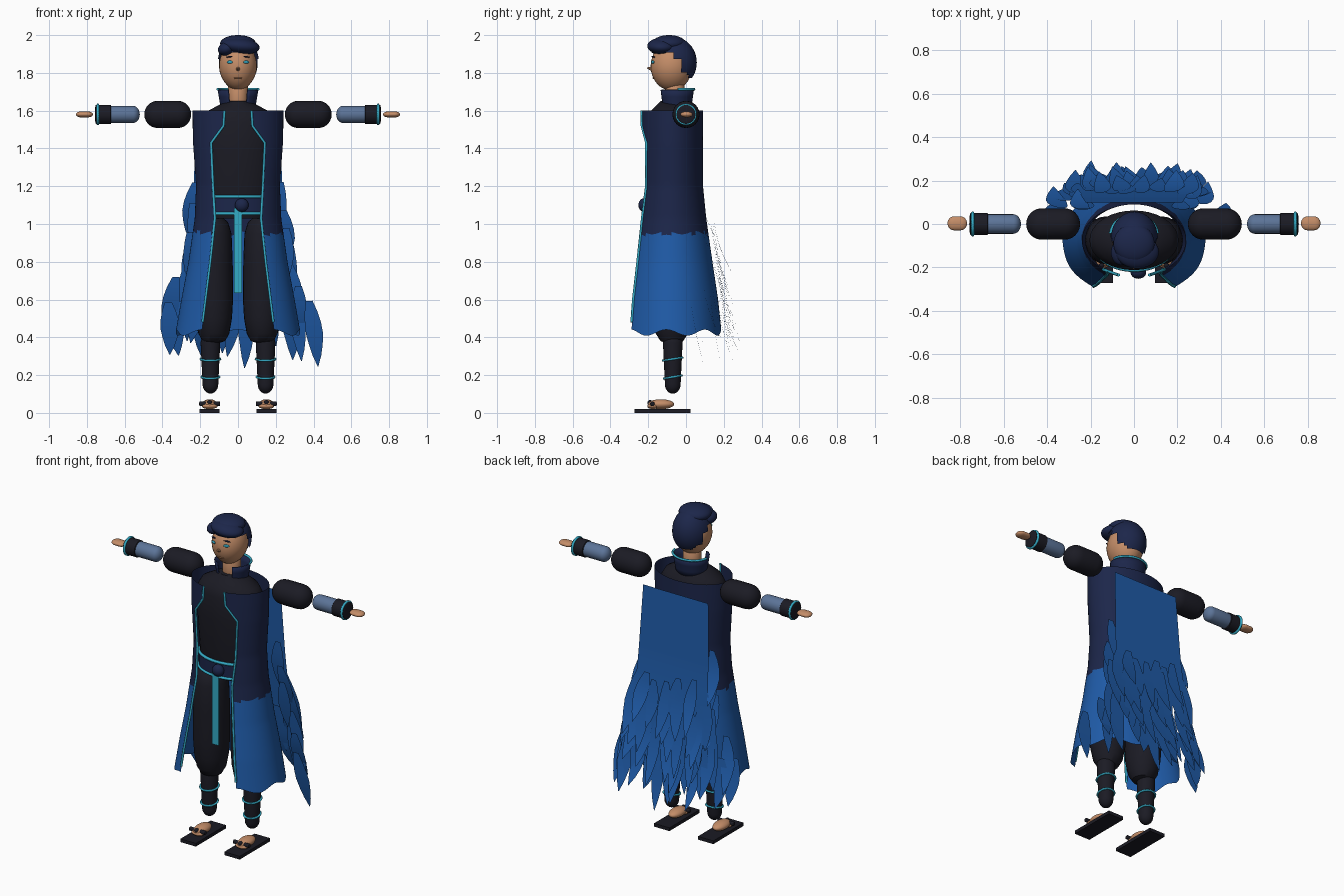
import bpy, bmesh, math, random
from math import sin, cos, pi, asin, radians

random.seed(4)
if "Cube" in bpy.data.objects:
    bpy.data.objects.remove(bpy.data.objects["Cube"])


def material(name, hexcode):
    vals = [int(hexcode[i:i + 2], 16) / 255 for i in (0, 2, 4)]
    col = [((c + .055) / 1.055) ** 2.4 for c in vals] + [1]
    m = bpy.data.materials.new(name)
    m.use_nodes = True
    m.diffuse_color = col
    m.node_tree.nodes["Principled BSDF"].inputs["Base Color"].default_value = col
    return m


BLACK = material("charcoal cloth", "1b1b24")
NAVY = material("navy cloth", "1c264a")
BLUE = material("bright blue", "1f5ba8")
TEAL = material("teal trim", "34abc6")
SKIN = material("skin", "c48d68")
GREY = material("slate sleeve", "5c7498")
LIP = material("lip brown", "a8734f")
CY = -.075    # depth of the body axis


def finish(ob, *mats):
    for m in mats:
        ob.data.materials.append(m)
    bpy.ops.object.select_all(action='DESELECT')
    ob.select_set(True)
    bpy.context.view_layer.objects.active = ob
    bpy.ops.object.shade_smooth_by_angle(angle=radians(40))
    return ob


def grid(name, nu, nv, fn, *mats, closed=False, caps=False):
    """Surface from fn(u, v), with u around and v along."""
    bm = bmesh.new()
    cols = nu if closed else nu + 1
    rows = [[bm.verts.new(fn(i / nu, j / nv)) for i in range(cols)] for j in range(nv + 1)]
    for j in range(nv):
        for i in range(nu):
            k = (i + 1) % cols
            bm.faces.new((rows[j][i], rows[j][k], rows[j + 1][k], rows[j + 1][i]))
    if caps:
        bm.faces.new(rows[0][::-1])
        bm.faces.new(rows[-1])
    me = bpy.data.meshes.new(name)
    bm.to_mesh(me)
    bm.free()
    ob = bpy.data.objects.new(name, me)
    bpy.context.collection.objects.link(ob)
    return finish(ob, *mats)


def loft(name, rings, mat, loc=(0, 0, 0), rot=(0, 0, 0), n=24):
    """Stacked ellipses given as (height, x radius, y radius)."""
    def fn(u, v):
        h, a, b = rings[round(v * (len(rings) - 1))]
        return a * cos(2 * pi * u), b * sin(2 * pi * u), h
    ob = grid(name, n, len(rings) - 1, fn, mat, closed=True, caps=True)
    ob.location, ob.rotation_euler = loc, rot
    return ob


def capsule(name, length, r, end, mat, loc, rot=(0, 0, 0), taper=1):
    """Rounded cylinder whose ends curve over the given distance."""
    arc = [pi / 2 * k / 6 for k in range(7)]
    prof = [(-length / 2 + end * (1 - cos(a)), r * taper * max(sin(a), .02)) for a in arc]
    prof += [(length / 2 - end * (1 - sin(a)), r * max(cos(a), .02)) for a in arc]
    return loft(name, [(h, q, q) for h, q in prof], mat, loc, rot)


def ball(name, loc, size, mat, rot=(0, 0, 0), seg=24):
    bpy.ops.mesh.primitive_uv_sphere_add(segments=seg, ring_count=seg * 2 // 3, location=loc, rotation=rot)
    ob = bpy.context.object
    ob.name, ob.scale = name, size
    return finish(ob, mat)


def box(name, loc, size, mat):
    bpy.ops.mesh.primitive_cube_add(size=1, location=loc)
    ob = bpy.context.object
    ob.name, ob.scale = name, size
    return finish(ob, mat)


def tube(name, pts, r, mat, cyclic=False):
    cu = bpy.data.curves.new(name, 'CURVE')
    cu.dimensions, cu.bevel_depth, cu.bevel_resolution = '3D', r, 1
    cu.use_fill_caps = True
    sp = cu.splines.new('POLY')
    sp.points.add(len(pts) - 1)
    for p, co in zip(sp.points, pts):
        p.co = (*co, 1)
    sp.use_cyclic_u = cyclic
    ob = bpy.data.objects.new(name, cu)
    bpy.context.collection.objects.link(ob)
    ob.data.materials.append(mat)
    bpy.ops.object.select_all(action='DESELECT')
    ob.select_set(True)
    bpy.context.view_layer.objects.active = ob
    bpy.ops.object.convert(target='MESH')


def circle(c, a, b, tilt=0, n=32):
    return [(c[0] + a * cos(2 * pi * k / n), c[1] + b * sin(2 * pi * k / n),
             c[2] + tilt * sin(2 * pi * k / n)) for k in range(n)]


def lerp(table, z):
    """Columns of a table sorted by falling height."""
    for p, q in zip(table, table[1:]):
        if z >= q[0]:
            t = min(max((p[0] - z) / (p[0] - q[0]), 0), 1)
            return [a + (b - a) * t for a, b in zip(p[1:], q[1:])]
    return table[-1][1:]


# Coat: height, x radius, y radius, half width of the front opening
COAT = [(1.6, .24, .165, .07), (1.52, .24, .165, .075), (1.43, .238, .165, .14),
        (1.2, .222, .165, .13), (1.03, .229, .182, .12), (.8, .262, .215, .145),
        (.6, .3, .245, .17), (.4, .335, .266, .195)]


def coat_point(z, u, grow=1):
    rx, ry, gap = lerp(COAT, z)
    a = asin(gap / rx)
    t = a + (2 * pi - 2 * a) * u
    return rx * grow * sin(t), CY - ry * grow * cos(t), z


def coat_fn(u, v):
    hem = .425 + .016 * cos(12 * pi * u)
    return coat_point(1.6 + (hem - 1.6) * v, u)


coat = grid("coat", 72, 60, coat_fn, NAVY, BLUE)
for f in coat.data.polygons:
    f.material_index = int(f.center.z < .95 + .012 * sin(f.center.x * 70) * cos(f.center.y * 60))
for side, u in (("left", 0), ("right", 1)):
    zs = [1.6, 1.52, 1.43, 1.2, 1.03, .8, .6, .48]
    tube(side + "_coat_trim", [coat_point(z, u, 1.01) for z in zs], .007, TEAL)

# Torso
loft("torso", [(1.03, .16, .11), (1.1, .182, .128), (1.4, .205, .137), (1.54, .205, .137), (1.59, .175, .12),
               (1.62, .12, .09), (1.65, .06, .06)], BLACK, (0, CY, 0), n=36)


# Belt across the front, with knot and sash
def belt_point(u, v):
    t = 1.3 * (2 * u - 1)
    return .192 * sin(t), CY - .137 * cos(t), 1.05 + .1 * v


grid("belt", 24, 1, belt_point, NAVY)
for v in (.05, .95):
    tube("belt_trim", [belt_point(k / 24, v) for k in range(25)], .009, TEAL)
ball("belt_knot", (.02, -.222, 1.1), (.036, .03, .036), NAVY)
box("sash", (0, -.217, .86), (.042, .009, .45), TEAL)


# Collar, open at the front
def collar_fn(u, v):
    t = .5 + (2 * pi - 1) * u
    r = .09 + .018 * v
    return r * sin(t), -.052 - r * .87 * cos(t), 1.6 + .11 * v


collar = grid("collar", 32, 3, collar_fn, NAVY)
mod = collar.modifiers.new("thickness", 'SOLIDIFY')
mod.thickness = .008
tube("collar_trim", [collar_fn(.22 + .56 * k / 16, 1.03) for k in range(17)], .007, TEAL)

# Head
capsule("neck", .16, .052, .01, SKIN, (0, -.06, 1.67))
head = ball("head", (0, -.077, 1.835), (.1, .11, .128), SKIN, seg=32)
for v in head.data.vertices:
    if v.co.z < 0:
        v.co.x *= 1 - .12 * v.co.z ** 2
loft("nose", [(0, .013, .012), (.028, .004, .004)], SKIN, (0, -.178, 1.82), (radians(75), 0, 0), 8)
ball("mouth", (0, -.171, 1.772), (.025, .006, .005), LIP, seg=12)
for s, side in ((1, "left"), (-1, "right")):
    ball(side + "_eye", (s * .044, -.176, 1.857), (.017, .006, .008), TEAL, (0, 0, s * .4), 12)
    ball(side + "_brow", (s * .046, -.173, 1.885), (.02, .006, .004), NAVY, (0, s * .15, s * .4), 12)

# Hair: cap trimmed in steps that fall toward the back, plus a swept fringe
hair = ball("hair_cap", (.002, -.066, 1.855), (.109, .123, .135), NAVY, seg=36)
bm = bmesh.new()
bm.from_mesh(hair.data)


def hairline(y):
    return .4 if y < .03 else .12 if y < .33 else -.38 if y < .6 else -.58


bmesh.ops.delete(bm, geom=[f for f in bm.faces if f.calc_center_median().z < hairline(f.calc_center_median().y)],
                 context='FACES')
bm.to_mesh(hair.data)
bm.free()
ball("hair_fringe", (.015, -.128, 1.942), (.1, .077, .043), NAVY, (0, .1, 0))
ball("hair_crown", (0, -.09, 1.955), (.095, .09, .045), NAVY)
ball("hair_tuft", (-.06, -.13, 1.928), (.047, .06, .036), NAVY, (0, -.3, 0))

# Arms
for s, side in ((1, "left"), (-1, "right")):
    turn = (0, s * pi / 2, 0)
    capsule(side + "_upper_sleeve", .248, .072, .07, BLACK, (s * .372, 0, 1.58), turn)
    capsule(side + "_forearm", .2, .045, .035, GREY, (s * .62, 0, 1.58), turn)
    capsule(side + "_cuff", .09, .05, .006, BLACK, (s * .713, 0, 1.58), turn)
    ring = [(s * .742, p[0], 1.58 + p[1]) for p in circle((0, 0, 0), .05, .05)]
    tube(side + "_cuff_ring", ring, .008, TEAL, True)
    capsule(side + "_hand", .09, .032, .03, SKIN, (s * .813, .003, 1.58), turn).scale.x = .5

# Legs and sandals
for s, side in ((1, "left"), (-1, "right")):
    pants = [(.37, .03, .03), (.38, .06, .06), (.42, .082, .085), (.5, .096, .102), (.6, .102, .11),
             (.8, .1, .11), (.95, .094, .105), (1.01, .075, .085), (1.04, .04, .05)]
    loft(side + "_trouser", pants, BLACK, (s * .128, CY, 0))
    capsule(side + "_shin", .32, .052, .05, BLACK, (s * .146, -.07, .262), taper=.8)
    for z, r in ((.285, .052), (.19, .047)):
        tube(side + "_shin_ring", circle((s * .146, -.07, z), r, r, .008), .006, TEAL, True)
    box(side + "_sole", (s * .15, -.125, .01), (.105, .295, .02), BLACK)
    ball(side + "_foot", (s * .15, -.133, .046), (.04, .07, .026), SKIN)
    ball(side + "_toes", (s * .15, -.175, .036), (.042, .03, .016), SKIN)
    capsule(side + "_strap", .112, .012, .004, BLACK, (s * .15, -.178, .048), (0, pi / 2, 0))
    ball(side + "_strap_knot", (s * .15, -.19, .054), (.014, .014, .014), BLACK, seg=12)


# Cape: flat upper panel, with overlapping feathers that wrap toward the sides
def cape_y(x, z):
    return .1 + .055 * (1.52 - z) + .06 * max(1.1 - z, 0) - 2.2 * max(abs(x) - .2, 0) ** 1.5


grid("cape_panel", 8, 10, lambda u, v: ((2 * u - 1) * (.222 + .03 * v), cape_y(0, 1.52 - .75 * v),
                                        1.52 - .75 * v), BLUE)
WIDTH = (.4, .75, .95, 1, .8, .5, .04)


def feather(x, z, length, half, lift):
    lean = x * .15 + random.uniform(-.1, .1)
    curl = random.uniform(-.02, .02)
    kick = random.uniform(.01, .07)

    def fn(u, v):
        w = half * WIDTH[round(v * 6)] * (2 * u - 1)
        drop = length * v
        px = x + lean * drop + w + curl * sin(pi * v)
        return px, cape_y(x, z - drop) + lift + kick * v * v, z - drop + .3 * w * lean
    grid("cape_feather", 2, 6, fn, BLUE)


# Single feathers down each edge, tucked in front of the panel
for s in (1, -1):
    for z, x in ((1.24, .225), (1.1, .24), (.97, .255)):
        feather(s * x, z + random.uniform(-.03, .02), .3, .042, -.04)
# Full rows over the lower back
for row in range(5):
    z = 1.02 - .1 * row
    span = .235 + .0055 * (row + 1) ** 2
    n = 8 + row
    for k in range(n):
        x = span * (2 * k / (n - 1) - 1)
        feather(x + random.uniform(-.015, .015), z + random.uniform(-.05, .04),
                random.uniform(.27, .36), random.uniform(.036, .05), .004 + random.uniform(0, .012))
